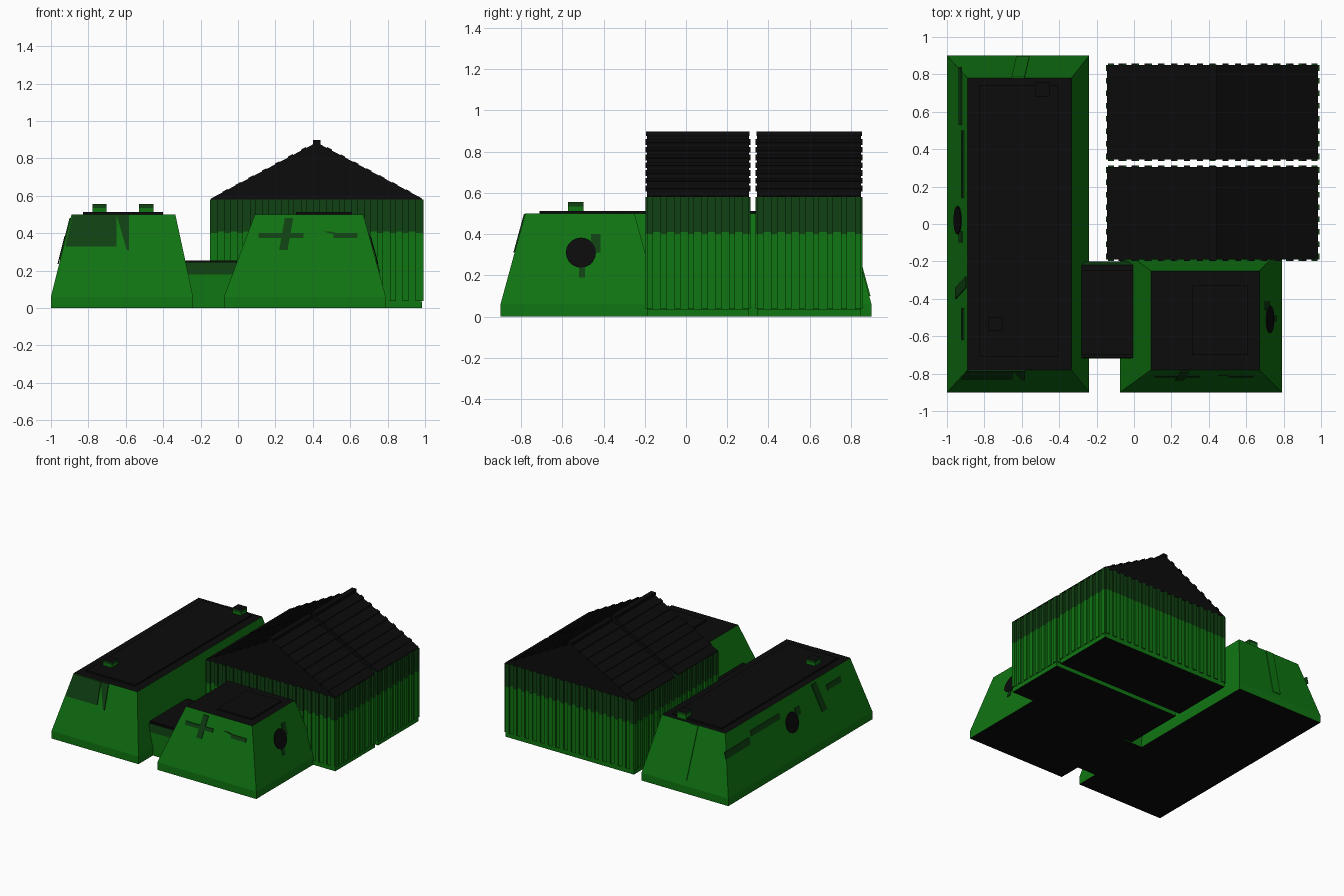
import bpy, bmesh, math
from mathutils import Vector

if "Cube" in bpy.data.objects:
    bpy.data.objects.remove(bpy.data.objects["Cube"])


def material(name, rgb):
    m = bpy.data.materials.new(name)
    m.diffuse_color = (*rgb, 1)
    m.use_nodes = True
    m.node_tree.nodes["Principled BSDF"].inputs["Base Color"].default_value = m.diffuse_color
    return m


GREEN = material("green", (0.005, 0.18, 0.006))
DARK = material("dark_green", (0.005, 0.052, 0.006))
BLACK = material("black", (0.0035, 0.0035, 0.0035))
G, D, K = 0, 1, 2


def finish(name, bm):
    bmesh.ops.recalc_face_normals(bm, faces=bm.faces)
    me = bpy.data.meshes.new(name)
    bm.to_mesh(me)
    bm.free()
    for m in (GREEN, DARK, BLACK):
        me.materials.append(m)
    ob = bpy.data.objects.new(name, me)
    bpy.context.collection.objects.link(ob)
    return ob


def stack(bm, rings, bands, bottom=K, top=K):
    """Stacked rectangles (x0, x1, y0, y1, z); one colour per band."""
    loops = []
    for x0, x1, y0, y1, z in rings:
        loops.append([bm.verts.new(p) for p in
                      ((x0, y0, z), (x1, y0, z), (x1, y1, z), (x0, y1, z))])
    for a, b, c in zip(loops, loops[1:], bands):
        for i in range(4):
            j = (i + 1) % 4
            bm.faces.new((a[i], a[j], b[j], b[i])).material_index = c
    bm.faces.new(loops[0]).material_index = bottom
    bm.faces.new(loops[-1]).material_index = top


def box(bm, x0, x1, y0, y1, levels, bands, bottom=K, top=K):
    stack(bm, [(x0, x1, y0, y1, z) for z in levels], bands, bottom, top)


def prism(bm, pts, offset, mat):
    """Extrude a flat polygon along an offset vector."""
    a = [bm.verts.new(p) for p in pts]
    b = [bm.verts.new(Vector(p) + Vector(offset)) for p in pts]
    faces = [bm.faces.new(a), bm.faces.new(b)]
    for i in range(len(a)):
        j = (i + 1) % len(a)
        faces.append(bm.faces.new((a[i], a[j], b[j], b[i])))
    for f in faces:
        f.material_index = mat


Z0, Z1 = 0.06, 0.50


def bunker(name, base, top):
    bm = bmesh.new()
    stack(bm, [(*base, 0), (*base, Z0), (*top, Z1)], (G, G))
    return finish(name, bm)


def slope_plate(name, side, foot, head, outlines, mat):
    """Thin plates on a sloped wall; outlines are lists of (along, z)."""
    bm = bmesh.new()
    sign = 1 if side[0] == "+" else -1
    for line in outlines:
        pts = []
        for u, z in line:
            d = foot + (head - foot) * (z - Z0) / (Z1 - Z0)
            pts.append((d, u, z) if side[1] == "x" else (u, d, z))
        off = (sign * 0.006, 0, 0) if side[1] == "x" else (0, sign * 0.006, 0)
        prism(bm, pts, off, mat)
    return finish(name, bm)


def rect(u0, u1, z0, z1):
    return [(u0, z0), (u1, z0), (u1, z1), (u0, z1)]


def slant(u0, u1, w, z0, z1):
    return [(u0, z0), (u0 + w, z0), (u1 + w, z1), (u1, z1)]


def disc(u, z, r):
    return [(u + r * math.cos(t * math.tau / 20), z + r * math.sin(t * math.tau / 20))
            for t in range(20)]


# Bunkers
bunker("long_bunker", (-1, -0.24, -0.9, 0.9), (-0.89, -0.335, -0.78, 0.78))
bunker("small_bunker", (-0.075, 0.79, -0.9, -0.13), (0.09, 0.67, -0.78, -0.25))

# Camouflage patches, window slits and round ports
slope_plate("long_front_patches", "-y", -0.9, -0.78,
            [[(-0.923, 0.33), (-0.65, 0.33), (-0.65, 0.498), (-0.885, 0.498)],
             [(-0.595, 0.31), (-0.582, 0.31), (-0.582, 0.498), (-0.65, 0.498), (-0.635, 0.45)]], D)
slope_plate("long_back_patch", "+y", 0.9, 0.78, [slant(-0.63, -0.655, 0.07, 0.1, 0.498)], G)
slope_plate("long_left_patches", "-x", -1, -0.89,
            [rect(0.53, 0.84, 0.33, 0.38), rect(0.14, 0.50, 0.38, 0.42),
             rect(-0.1, -0.04, 0.33, 0.39), slant(-0.40, -0.34, 0.06, 0.26, 0.48),
             rect(-0.62, -0.45, 0.38, 0.42)], D)
slope_plate("long_left_port", "-x", -1.003, -0.893, [disc(0.02, 0.31, 0.075)], K)
slope_plate("small_front_patches", "-y", -0.9, -0.78,
            [rect(0.11, 0.35, 0.375, 0.402), slant(0.22, 0.25, 0.045, 0.31, 0.48),
             rect(0.51, 0.64, 0.375, 0.402), slant(0.53, 0.45, 0.04, 0.39, 0.41)], D)
slope_plate("small_right_patches", "+x", 0.79, 0.67,
            [rect(-0.46, -0.415, 0.31, 0.40), rect(-0.52, -0.49, 0.19, 0.26)], D)
slope_plate("small_right_port", "+x", 0.793, 0.673, [disc(-0.51, 0.31, 0.073)], K)

# Roof plates and vents
bm = bmesh.new()
box(bm, -0.83, -0.40, -0.71, 0.74, (0.49, 0.512), (K,))
box(bm, 0.31, 0.61, -0.70, -0.33, (0.49, 0.512), (K,))
finish("roof_plates", bm)
bm = bmesh.new()
for x, y in ((-0.74, -0.535), (-0.49, 0.72)):
    box(bm, x - 0.038, x + 0.038, y - 0.037, y + 0.037, (0.5, 0.535, 0.555), (G, D), K, K)
finish("roof_vents", bm)

# Low passage joining the bunkers
bm = bmesh.new()
stack(bm, [(-0.28, 0.0, -0.72, -0.2, 0), (-0.28, 0.0, -0.72, -0.2, 0.18),
           (-0.28, 0.0, -0.715, -0.22, 0.245)], (G, D))
box(bm, -0.28, -0.005, -0.70, -0.245, (0.24, 0.255), (K,))
finish("passage", bm)

# Two ribbed sheds with gable roofs
X0, X1, XC = -0.14, 0.98, 0.42
EAVE, PEAK, BAND = 0.585, 0.885, 0.41


def shed(name, y0, y1):
    bm = bmesh.new()
    box(bm, X0, X1 + 0.004, y0, y1, (0, 0.035), (G,), K, G)
    box(bm, X0 + 0.005, X1 - 0.005, y0 + 0.004, y1 - 0.004, (0.03, BAND, EAVE), (G, D))
    finish(name + "_walls", bm)

    bm = bmesh.new()
    levels, bands = (0.036, BAND - 0.01, EAVE - 0.005), (G, D)
    n = 16
    for i in range(n + 1):
        x = X0 + 0.016 + (X1 - X0 - 0.032) * i / n
        for y in (y0, y1):
            box(bm, x - 0.016, x + 0.016, y - 0.007, y + 0.007, levels, bands, G, D)
    n = 7
    for i in range(n + 1):
        y = y0 + 0.016 + (y1 - y0 - 0.032) * i / n
        for x in (X0, X1):
            box(bm, x - 0.011, x + 0.011, y - 0.015, y + 0.015, levels, bands, G, D)
    finish(name + "_wall_ribs", bm)

    bm = bmesh.new()
    prism(bm, [(X0 - 0.005, y0, EAVE - 0.005), (X1 + 0.005, y0, EAVE - 0.005),
               (X1 + 0.005, y0, EAVE), (XC, y0, PEAK), (X0 - 0.005, y0, EAVE)],
          (0, y1 - y0, 0), K)
    finish(name + "_roof", bm)

    # Ribs running along the roof, and the ridge cap
    bm = bmesh.new()
    half = (X1 - X0) / 2
    for s in (-1, 1):
        for i in range(1, 8):
            t = i / 8
            x, z = XC + s * half * t, PEAK - (PEAK - EAVE) * t
            dx, dz = 0.013, s * 0.013 * (PEAK - EAVE) / half
            prism(bm, [(x - dx, y0 - 0.007, z + dz - 0.008), (x + dx, y0 - 0.007, z - dz - 0.008),
                       (x + dx, y0 - 0.007, z - dz + 0.006), (x - dx, y0 - 0.007, z + dz + 0.006)],
                  (0, y1 - y0 + 0.014, 0), K)
    box(bm, XC - 0.02, XC + 0.02, y0 - 0.004, y1 + 0.004, (PEAK - 0.01, 0.898), (K,))
    finish(name + "_roof_ribs", bm)


shed("front_shed", -0.19, 0.305)
shed("back_shed", 0.345, 0.85)
